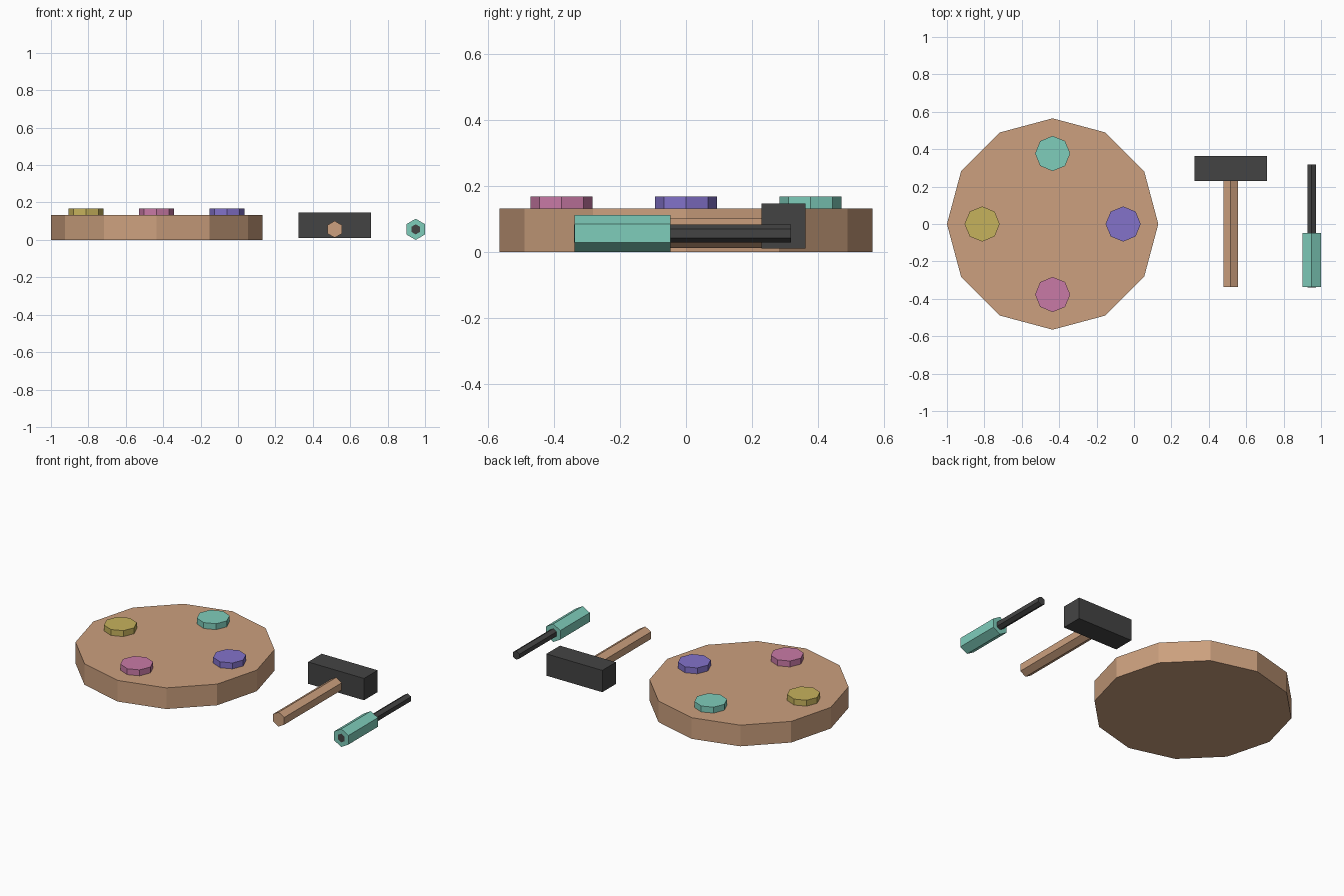
import bpy, math

if "Cube" in bpy.data.objects:
    bpy.data.objects.remove(bpy.data.objects["Cube"])

def lin(c):
    c /= 255
    return c / 12.92 if c <= 0.04045 else ((c + 0.055) / 1.055) ** 2.4

def material(name, r, g, b):
    m = bpy.data.materials.new(name)
    m.diffuse_color = (lin(r), lin(g), lin(b), 1)
    m.use_nodes = True
    m.node_tree.nodes["Principled BSDF"].inputs["Base Color"].default_value = m.diffuse_color
    return m

wood = material("wood", 204, 160, 126)
teal = material("teal", 127, 205, 187)
purple = material("purple", 131, 114, 202)
pink = material("pink", 201, 122, 166)
yellow = material("yellow", 198, 178, 92)
dark = material("dark_metal", 68, 68, 68)

def finish(name, mat):
    o = bpy.context.object
    o.name = name
    o.data.materials.append(mat)
    return o

# upright prism with a corner on the x axis
def disc(name, mat, sides, r, x, y, z0, z1):
    bpy.ops.mesh.primitive_cylinder_add(vertices=sides, radius=r, depth=z1 - z0,
                                        location=(x, y, (z0 + z1) / 2))
    return finish(name, mat)

# hexagonal bar along y with a corner pointing up
def bar(name, mat, r, x, z, y0, y1):
    bpy.ops.mesh.primitive_cylinder_add(vertices=6, radius=r, depth=y1 - y0,
                                        location=(x, (y0 + y1) / 2, z),
                                        rotation=(math.pi / 2, 0, 0))
    return finish(name, mat)

# Round board
CX = -0.435
disc("board", wood, 12, 0.565, CX, 0, 0, 0.132)

# Four coloured pegs around the board
for i, (label, mat) in enumerate([("purple", purple), ("teal", teal),
                                  ("yellow", yellow), ("pink", pink)]):
    a = i * math.pi / 2
    disc(label + "_peg", mat, 8, 0.094, CX + 0.377 * math.cos(a),
         0.377 * math.sin(a), 0.12, 0.169)

# Hammer
bar("hammer_handle", wood, 0.045, 0.517, 0.0565, -0.338, 0.25)
bpy.ops.mesh.primitive_cube_add(size=1, location=(0.517, 0.296, 0.079))
bpy.context.object.scale = (0.386, 0.134, 0.136)
finish("hammer_head", dark)

# Screwdriver, its shaft showing through the grip end
bar("screwdriver_grip", teal, 0.0565, 0.95, 0.0565, -0.338, -0.047)
bar("screwdriver_shaft", dark, 0.027, 0.95, 0.0565, -0.339, 0.318)
